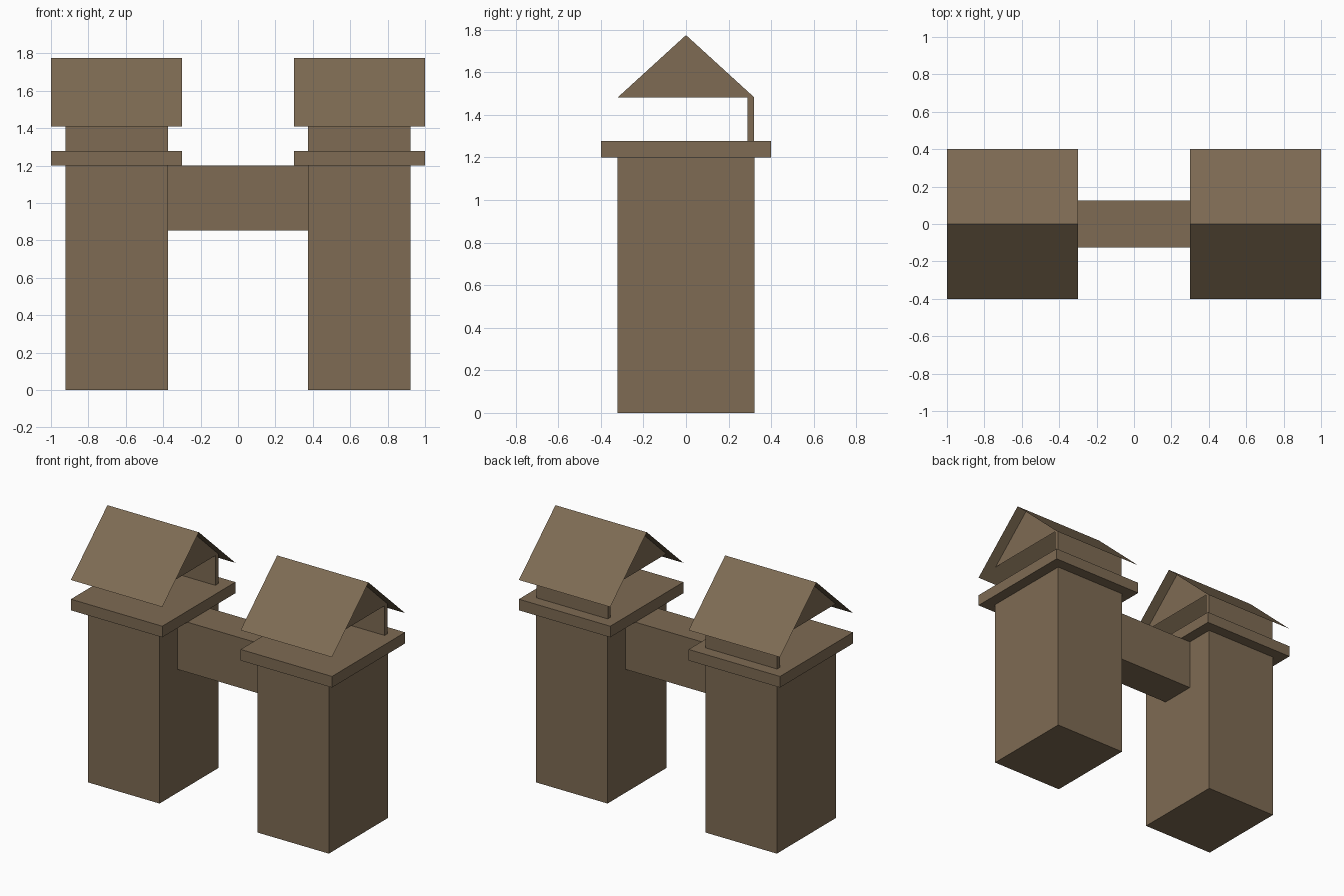
import bpy, bmesh

if "Cube" in bpy.data.objects:
    bpy.data.objects.remove(bpy.data.objects["Cube"])

stone = bpy.data.materials.new("brown_stone")
stone.diffuse_color = (0.209, 0.147, 0.087, 1)
stone.use_nodes = True
stone.node_tree.nodes["Principled BSDF"].inputs["Base Color"].default_value = stone.diffuse_color


def add_mesh(name, bm):
    me = bpy.data.meshes.new(name)
    bm.to_mesh(me)
    bm.free()
    me.materials.append(stone)
    ob = bpy.data.objects.new(name, me)
    bpy.context.collection.objects.link(ob)
    return ob


def box(name, x, y, z):
    """Box spanning the given (low, high) ranges."""
    bm = bmesh.new()
    bmesh.ops.create_cube(bm, size=1)
    for v in bm.verts:
        v.co = [r[0] if c < 0 else r[1] for c, r in zip(v.co, (x, y, z))]
    return add_mesh(name, bm)


def sheets(name, polys):
    """Thin single-sided panels."""
    bm = bmesh.new()
    for poly in polys:
        bm.faces.new([bm.verts.new(p) for p in poly])
    return add_mesh(name, bm)


def span(side, a, b):
    return tuple(sorted((side * a, side * b)))


RIDGE, EAVE, PLATE = 1.775, 1.41, 1.483

for side, label in ((-1, "left"), (1, "right")):
    body = span(side, 0.375, 0.922)
    over = span(side, 0.30, 1.0)
    # tower shaft, overhanging platform and rear parapet
    box(label + "_tower", body, (-0.323, 0.323), (0, 1.2))
    box(label + "_platform", over, (-0.4, 0.4), (1.2, 1.277))
    box(label + "_back_wall", body, (0.288, 0.32), (1.277, PLATE))
    # two roof slopes, facing outward
    x0, x1 = over
    sheets(label + "_roof", [
        [(x0, -0.4, EAVE), (x1, -0.4, EAVE), (x1, 0, RIDGE), (x0, 0, RIDGE)],
        [(x1, 0.4, EAVE), (x0, 0.4, EAVE), (x0, 0, RIDGE), (x1, 0, RIDGE)],
    ])
    # triangular gables under the roof, facing outward
    g0, g1 = body
    sheets(label + "_gables", [
        [(g1, -0.32, PLATE), (g1, 0.32, PLATE), (g1, 0, RIDGE)],
        [(g0, 0.32, PLATE), (g0, -0.32, PLATE), (g0, 0, RIDGE)],
    ])

# bridge joining the towers
box("bridge", (-0.375, 0.375), (-0.125, 0.125), (0.853, 1.2))
